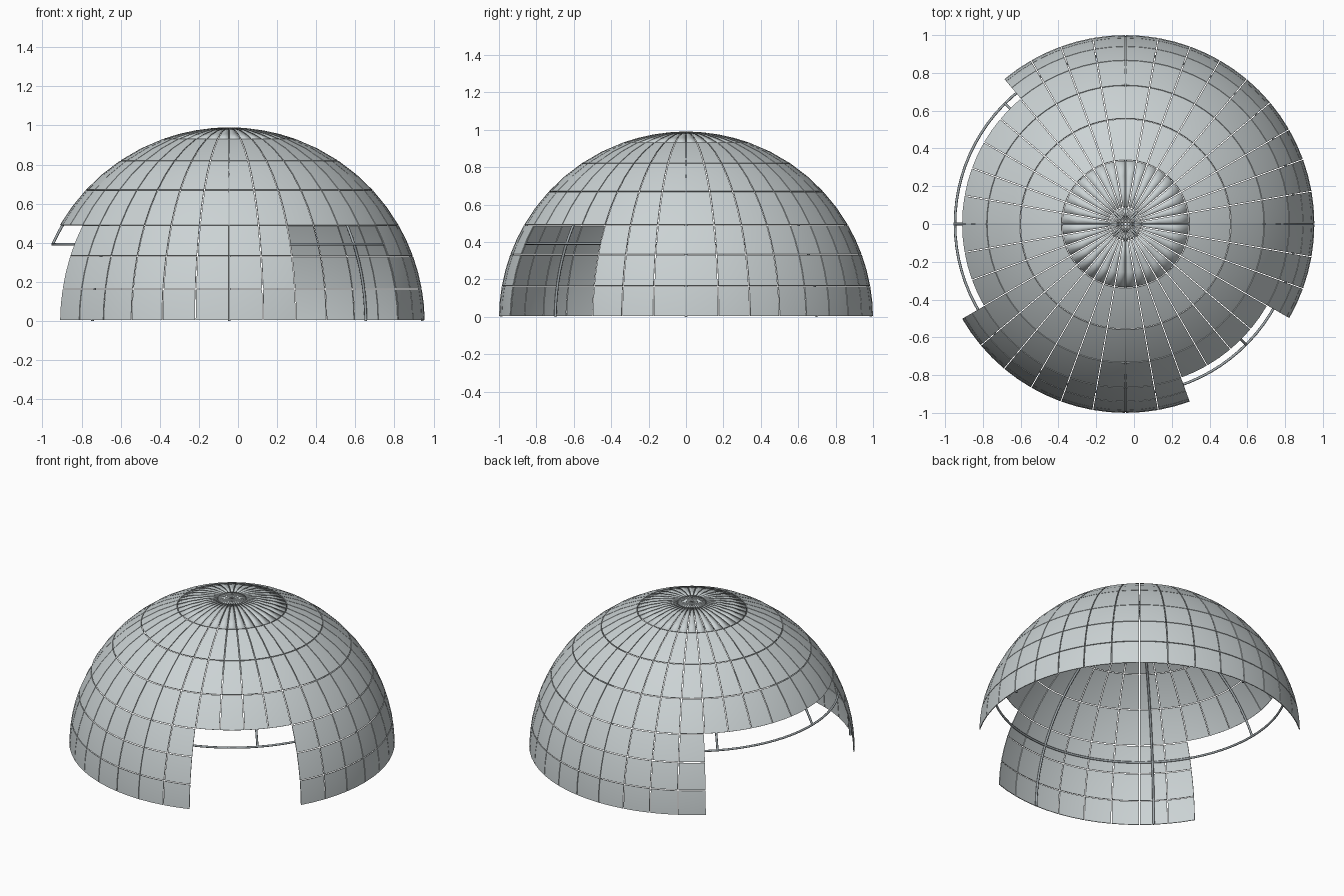
import bpy, bmesh
from math import sin, cos, radians

if "Cube" in bpy.data.objects:
    bpy.data.objects.remove(bpy.data.objects["Cube"])

CX, CZ = -0.045, -0.01        # centre of the sphere the dome lies on


def material(name, rgb):
    m = bpy.data.materials.new(name)
    m.diffuse_color = (*rgb, 1)
    m.use_nodes = True
    m.node_tree.nodes["Principled BSDF"].inputs["Base Color"].default_value = m.diffuse_color
    return m


PANEL = material("pale grey metal", (0.60, 0.65, 0.66))
FRAME = material("mid grey metal", (0.36, 0.40, 0.42))


def point(az, el, r=1.0):
    a, e = radians(az), radians(el)
    return (CX + r * cos(e) * cos(a), r * cos(e) * sin(a), CZ + r * sin(e))


def is_open(az):
    """True where the lower wall is left out."""
    az %= 360
    return 130 < az < 210 or 290 < az < 330


def shell(name, rows, openings=False, nu=2, nv=2, gap=0.0025):
    """Rows of separate curved panels, ten degrees wide, with thin seams."""
    bm = bmesh.new()
    for e0, e1 in rows:
        for k in range(36):
            if openings and is_open(k * 10 + 5):
                continue
            grid = []
            for j in range(nv + 1):
                el = e0 + (e1 - e0) * j / nv
                g = min(gap / cos(radians(el)), 0.018) * 57.3
                lo, hi = k * 10 + g, k * 10 + 10 - g
                grid.append([bm.verts.new(point(lo + (hi - lo) * i / nu, el))
                             for i in range(nu + 1)])
            for j in range(nv):
                for i in range(nu):
                    bm.faces.new((grid[j][i], grid[j][i + 1],
                                  grid[j + 1][i + 1], grid[j + 1][i]))
    me = bpy.data.meshes.new(name)
    bm.to_mesh(me)
    bm.free()
    me.materials.append(PANEL)
    ob = bpy.data.objects.new(name, me)
    bpy.context.collection.objects.link(ob)
    mod = ob.modifiers.new("thickness", 'SOLIDIFY')
    mod.thickness, mod.offset = 0.005, -1
    bpy.context.view_layer.objects.active = ob
    bpy.ops.object.select_all(action='DESELECT')
    ob.select_set(True)
    bpy.ops.object.modifier_apply(modifier=mod.name)
    return ob


def rod(name, pts, cyclic=False):
    cu = bpy.data.curves.new(name, 'CURVE')
    cu.dimensions = '3D'
    cu.bevel_depth, cu.bevel_resolution = 0.007, 2
    cu.use_fill_caps = True
    sp = cu.splines.new('POLY')
    sp.points.add(len(pts) - 1)
    for p, co in zip(sp.points, pts):
        p.co = (*co, 1)
    sp.use_cyclic_u = cyclic
    cu.materials.append(FRAME)
    ob = bpy.data.objects.new(name, cu)
    bpy.context.collection.objects.link(ob)


def rows(*els, seam=0.14):
    return [(a + seam, b - seam) for a, b in zip(els, els[1:])]


# Panels: lower wall with two openings, upper dome, cap of wedges
wall = shell("lower_wall_panels", rows(0.7, 10, 20, 30), openings=True)
dome = shell("upper_dome_panels", rows(30, 42.8, 56.1, 70.3))
for ob in (wall, dome):
    bpy.ops.object.select_all(action='DESELECT')
    ob.select_set(True)
    bpy.context.view_layer.objects.active = ob
    bpy.ops.object.shade_smooth_by_angle(angle=radians(30))
cap = shell("cap_wedges", [(70.44, 84.8), (85.0, 89.7)], nv=3)
cap.data.shade_smooth()       # soft pillow-like wedges

# Inner frame: one ring and eight ribs, cut at the ring above openings
R, RING = 0.988, 24
rod("frame_ring", [point(a, RING, R) for a in range(0, 360, 4)], cyclic=True)
for k in range(8):
    az = k * 45
    start = RING if is_open(az) else 0.6
    rod(f"frame_rib_{k + 1}",
        [point(az, start + (88 - start) * i / 24, R) for i in range(25)])
